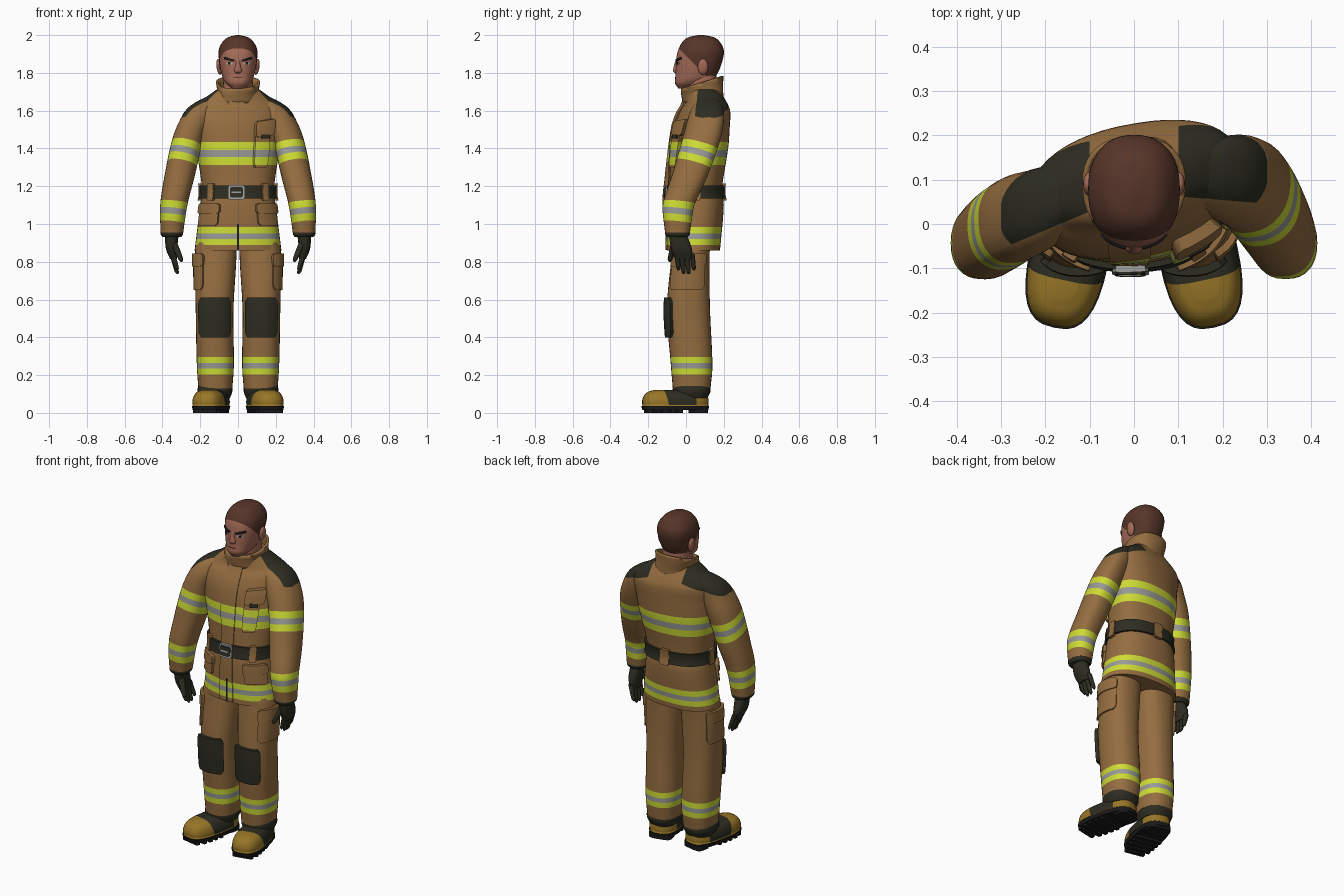
import bpy, bmesh, math
from mathutils import Vector, Matrix

if "Cube" in bpy.data.objects:
    bpy.data.objects.remove(bpy.data.objects["Cube"])

COLOURS = {
    "tan_cloth": (.3, .155, .052), "charcoal": (.026, .026, .016),
    "lime_tape": (.62, .72, .035), "grey_tape": (.32, .32, .31),
    "skin": (.37, .145, .095), "hair_brown": (.095, .036, .022),
    "mustard_leather": (.31, .18, .02), "black_rubber": (.01, .01, .01),
    "steel": (.36, .36, .35), "eye_white": (.5, .45, .4)}
MATS = {}
for label, rgb in COLOURS.items():
    material = bpy.data.materials.new(label)
    material.use_nodes = True
    material.diffuse_color = (*rgb, 1)
    shader = material.node_tree.nodes["Principled BSDF"]
    shader.inputs["Base Color"].default_value = (*rgb, 1)
    shader.inputs["Roughness"].default_value = .8
    MATS[label] = material


def clamp(value):
    return max(0, min(1, value))


def section(keys, z):
    """Smoothly interpolated (cx, cy, rx, ry) of a body part at height z."""
    i = max(0, min(len(keys) - 2, sum(key[0] <= z for key in keys) - 1))
    low, high = keys[i], keys[i + 1]
    before, after = keys[max(i - 1, 0)], keys[min(i + 2, len(keys) - 1)]
    height = high[0] - low[0]
    t = (z - low[0]) / height
    result = []
    for a, b, p, q in zip(low[1:], high[1:], before[1:], after[1:]):
        start = (b - p) / (high[0] - before[0]) * height
        end = (q - a) / (after[0] - low[0]) * height
        rise = b - a
        result.append(a + t * (start + t * (3 * rise - 2 * start - end
                                            + t * (start + end - 2 * rise))))
    return result


def surface_point(keys, z, degrees, offset, power, side):
    """Point on the part's skin; the chest turns its left shoulder back."""
    cx, cy, rx, ry = section(keys, z)
    c, s = math.cos(math.radians(degrees)), math.sin(math.radians(degrees))
    x = side * (cx + max(rx + offset, .001) * math.copysign(abs(c) ** (2 / power), c))
    y = cy + max(ry + offset, .001) * math.copysign(abs(s) ** (2 / power), s)
    twist = .17 * clamp((z - 1.1) / .45) * clamp((1.74 - z) / .05)
    return Vector((x, y + twist * x, z))


def make(name, rows, mat, side, wrap, caps):
    bm = bmesh.new()
    grid = [[bm.verts.new(point) for point in row] for row in rows]
    count = len(grid[0])
    faces = []
    for low, high in zip(grid, grid[1:]):
        for i in range(count if wrap else count - 1):
            k = (i + 1) % count
            faces.append((low[i], low[k], high[k], high[i]))
    if caps:
        faces += [tuple(reversed(grid[0])), tuple(grid[-1])]
    for face in faces:
        bm.faces.new(face if side > 0 else face[::-1])
    mesh = bpy.data.meshes.new(name)
    bm.to_mesh(mesh)
    bm.free()
    mesh.materials.append(MATS[mat])
    mesh.shade_smooth()
    mesh.set_sharp_from_angle(angle=math.radians(42))
    ob = bpy.data.objects.new(name, mesh)
    bpy.context.scene.collection.objects.link(ob)
    return ob


def loft(name, keys, mat, side=1, count=32, power=2.3, steps=5, caps=True):
    """Closed tube through rounded sections stacked in height."""
    heights = [low[0] + (high[0] - low[0]) * k / steps
               for low, high in zip(keys, keys[1:]) for k in range(steps)]
    heights.append(keys[-1][0])
    rows = [[surface_point(keys, z, 360 * i / count, 0, power, side) for i in range(count)]
            for z in heights]
    return make(name, rows, mat, side, True, caps)


def patch(name, keys, middle, half, bottom, top, offset, mat, side=1, slope=0, cells=10, corner=.2):
    """Raised panel that follows a part's skin, with a skirt sunk into it."""
    rows = []
    for j in range(-1, cells + 2):
        v, row = clamp(j / cells), []
        width = 1 - corner * abs(2 * v - 1) ** 8
        for i in range(-1, cells + 2):
            u = 2 * clamp(i / cells) - 1
            lift = offset if 0 <= i <= cells and 0 <= j <= cells else -.01
            row.append(surface_point(keys, bottom + (top - bottom) * v + slope * u,
                                     middle + half * u * width, lift, 2.3, side))
        rows.append(row)
    return make(name, rows, mat, side, False, False)


def paint(ob, cuts, rule, trim=False):
    """Cut along planes, then colour every face by rule(centre)."""
    mesh = ob.data
    bm = bmesh.new()
    bm.from_mesh(mesh)
    for point, normal in cuts:
        bmesh.ops.bisect_plane(bm, geom=bm.verts[:] + bm.edges[:] + bm.faces[:], plane_co=point,
                               plane_no=Vector(normal).normalized(), clear_outer=trim)
    for face in bm.faces:
        mat = MATS[rule(face.calc_center_median())]
        if mat.name not in mesh.materials:
            mesh.materials.append(mat)
        face.material_index = mesh.materials.find(mat.name)
    bm.to_mesh(mesh)
    bm.free()


def tape(ob, bands, extra=(), pad=None):
    """Reflective tape: lime, grey, lime across each (centre, direction, half width)."""
    bands = [(Vector(c), Vector(d).normalized(), half) for c, d, half in bands]
    cuts = [(c + d * half * k, d) for c, d, half in bands for k in (-1, -.3, .3, 1)]

    def rule(point):
        for c, d, half in bands:
            distance = abs((point - c).dot(d)) / half
            if distance < 1:
                return "grey_tape" if distance < .3 else "lime_tape"
        return "charcoal" if pad and pad(point) else "tan_cloth"
    paint(ob, cuts + list(extra), rule)


UP, ACROSS, BACK = Vector((0, 0, 1)), Vector((1, 0, 0)), Vector((0, 1, 0))
# Shoulder pads are cut into both jacket body and sleeves
PAD_CUTS = [(ACROSS * x, ACROSS) for x in (-.3, -.1, .1, .3)]
for side in (-1, 1):
    PAD_CUTS += [(BACK * .07, BACK + ACROSS * (.25 * side - .17)),
                 (UP * 1.67, UP + ACROSS * .36 * side)]


def on_pad(c):
    w = abs(c.x)
    return .1 < w < .3 and c.y - .17 * c.x + .25 * w > .07 and c.z + .36 * w > 1.67


# Jacket body
TORSO = [(.86, 0, .04, .23, .14), (1.1, 0, .05, .2, .15), (1.18, 0, .05, .19, .14),
         (1.4, 0, .07, .22, .15), (1.52, 0, .08, .23, .145), (1.6, 0, .095, .235, .13),
         (1.64, 0, .1, .21, .11), (1.7, 0, .09, .13, .09), (1.72, 0, .09, .1, .09)]
CHEST, HEM = (UP * 1.373, UP, .06), (UP * .936, UP, .047)
tape(loft("jacket_body", TORSO, "tan_cloth", count=48), [CHEST, HEM], PAD_CUTS, on_pad)
tape(patch("front_placket", TORSO, -92, 9, .865, 1.66, .006, "tan_cloth", cells=24, corner=0),
     [CHEST, HEM])
patch("hem_slit", TORSO, -90, .6, .862, 1, .008, "black_rubber", corner=0)

# Collar, sloping down to the front
collar = loft("collar", [(1.64, 0, .09, .115, .105), (1.7, 0, .085, .11, .11),
                         (1.82, 0, .08, .13, .12)], "tan_cloth", caps=False)
paint(collar, [((0, .19, 1.78), UP - BACK * .29)], lambda c: "tan_cloth", trim=True)
thickness = collar.modifiers.new("thickness", "SOLIDIFY")
thickness.thickness, thickness.offset = .012, -1

# Belt, loops and buckle
patch("belt", TORSO, 0, 180, 1.135, 1.205, .013, "charcoal", cells=48, corner=0)
for label, angle in (("front_right", -132), ("front_left", -48), ("back", 90),
                     ("left", 0), ("right", 180)):
    patch(label + "_belt_loop", TORSO, angle, 6, 1.125, 1.215, .018, "tan_cloth")
patch("buckle_frame", TORSO, -92, 9, 1.13, 1.206, .02, "steel")
patch("buckle_inset", TORSO, -92, 7, 1.14, 1.196, .024, "charcoal")
patch("buckle_prong", TORSO, -92, 5, 1.163, 1.173, .027, "steel")

# Chest radio pocket on the left
tape(patch("chest_pocket", TORSO, -60, 11, 1.3, 1.5, .022, "tan_cloth"), [CHEST])
patch("chest_pocket_flap", TORSO, -57, 14, 1.465, 1.55, .03, "tan_cloth", slope=.006)
patch("chest_pocket_clip", TORSO, -58, 6, 1.452, 1.475, .034, "charcoal")

SLEEVE = [(.955, .35, -.045, .06, .066), (1.1, .34, -.04, .072, .084), (1.25, .31, 0, .08, .095),
          (1.45, .265, .047, .083, .1), (1.55, .225, .066, .083, .095), (1.61, .195, .08, .075, .083),
          (1.65, .16, .09, .055, .06), (1.68, .13, .095, .02, .03)]
LEG = [(.13, .12, .03, .09, .1), (.25, .12, .03, .098, .11), (.55, .124, .013, .1, .114),
       (.84, .118, .025, .11, .1), (.93, .115, .035, .1, .1)]
HEAD = [(1.717, 0, -.01, .03, .03), (1.745, 0, .02, .064, .078), (1.78, 0, .05, .083, .106),
        (1.88, 0, .073, .102, .124), (1.93, 0, .08, .1, .118), (1.97, 0, .08, .077, .094),
        (1.99, 0, .08, .05, .064), (2, 0, .08, .01, .015)]


def foot(z, inset):
    """Boot outline at height z, drawn in from the sole's edge."""
    return (z, .124, -.06 + inset / 3, .09 - inset, .18 - inset)


def turn_out(ob, side):
    ankle = Matrix.Translation((side * .122, .03, 0))
    ob.data.transform(ankle @ Matrix.Rotation(math.radians(12 * side), 4, "Z") @ ankle.inverted())


for prefix, side in (("left_", 1), ("right_", -1)):
    # Sleeve, cuff and glove
    tape(loft(prefix + "sleeve", SLEEVE, "tan_cloth", side),
         [((side * .285, .04 + .03 * side, 1.365), (-.2 * side, .3, 1), .056),
          ((side * .342, -.042, 1.063), (-.1 * side, .1, 1), .054)], PAD_CUTS, on_pad)
    loft(prefix + "cuff", [(z, .35, -.045, .05 + grow, .056 + grow)
                           for z, grow in ((.932, 0), (.945, .009), (.965, .007))], "charcoal", side)
    loft(prefix + "palm", [(.815, .342, -.012, .018, .046), (.87, .352, -.024, .03, .055),
                           (.95, .35, -.045, .037, .046)], "charcoal", side)
    for k in range(4):
        y, tip = -.05 + .027 * k, .735 + .02 * (k in (0, 3))
        loft(f"{prefix}finger_{k + 1}", [(tip, .32, y + .01, .004, .005),
             (tip + .012, .324, y + .01, .011, .011), (.845, .348, y, .015, .014)],
             "charcoal", side, count=12, power=2)
    loft(prefix + "thumb", [(.8, .3, -.085, .005, .006), (.814, .303, -.084, .013, .013),
                            (.91, .345, -.055, .02, .022)], "charcoal", side, count=12, power=2)

    # Jacket hip pocket
    patch(prefix + "hip_pocket", TORSO, -42, 22, .992, 1.085, .012, "tan_cloth", side)
    patch(prefix + "hip_pocket_flap", TORSO, -42, 24, 1.055, 1.108, .019, "tan_cloth", side)

    # Trouser leg with knee pad and cargo pocket
    tape(loft(prefix + "trouser_leg", LEG, "tan_cloth", side), [(UP * .25, UP, .046)])
    patch(prefix + "knee_pad", LEG, -90, 45, .4, .61, .018, "charcoal", side)
    patch(prefix + "cargo_pocket", LEG, -8, 50, .65, .82, .009, "tan_cloth", side)
    patch(prefix + "cargo_flap", LEG, -8, 52, .775, .845, .015, "tan_cloth", side)

    # Boot: mustard toe and heel, dark instep and shaft, lugged sole
    loft(prefix + "boot_shaft", [(.08, .122, .03, .08, .085), (.115, .122, .03, .092, .1),
                                 (.15, .122, .03, .088, .097)], "charcoal", side)
    boot = loft(prefix + "boot", [foot(.03, .006), foot(.06, .003), foot(.09, .01), foot(.11, .025),
                                  foot(.122, .05)], "mustard_leather", side, power=2.8)
    paint(boot, [(BACK * -.1, BACK + UP / 4), (BACK * .04, BACK), (UP * .1, UP), (UP * .042, UP)],
          lambda c: "charcoal" if c.y + c.z / 4 > -.1 and c.z > .042
          and (c.y < .04 or c.z > .1) else "mustard_leather")
    soles = [boot, loft(prefix + "sole", [foot(.014, .005), foot(.036, 0)], "black_rubber",
                        side, power=2.8, steps=1)]
    for k in range(5):
        y = -.205 + .04 * k
        half = .078 * math.sqrt(1 - ((y + .06) / .18) ** 4)
        soles.append(loft(f"{prefix}sole_lug_{k + 1}", [(z, .124, y, half, .013) for z in (0, .02)],
                          "black_rubber", side, power=8, steps=1))
    soles.append(loft(prefix + "heel_block", [(z, .124, .065, .066, .046) for z in (0, .03)],
                      "black_rubber", side, power=4, steps=1))
    for part in soles:
        turn_out(part, side)

    # Ear, eye and brow
    loft(prefix + "ear", [(1.832 + .042 * math.sin(k / 4), .1 + .005 * math.sin(k / 4), .09,
                           .014 * math.cos(k / 4), .028 * math.cos(k / 4)) for k in range(-6, 7)],
         "skin", side, count=16, power=2, steps=1)
    patch(prefix + "eye", HEAD, -66, 10, 1.845, 1.856, .002, "eye_white", side, corner=.4)
    patch(prefix + "pupil", HEAD, -66, 4, 1.844, 1.857, .004, "black_rubber", side)
    patch(prefix + "brow", HEAD, -65, 17, 1.865, 1.878, .005, "black_rubber", side, slope=.006)

# Head, neck and face
loft("neck", [(1.62, 0, .085, .085, .085), (1.79, 0, .083, .076, .077)], "skin")
paint(loft("head", HEAD, "skin", count=48), [(UP * 1.892, UP + BACK), (UP * 1.772, UP)],
      lambda c: "hair_brown" if c.z + c.y > 1.892 and c.z > 1.772 else "skin")
loft("nose", [(1.797, 0, -.046, .01, .01), (1.808, 0, -.05, .021, .018),
              (1.845, 0, -.05, .012, .012), (1.872, 0, -.045, .011, .008)], "skin", power=2)
patch("mouth", HEAD, -90, 17, 1.772, 1.777, .002, "hair_brown", corner=.5)
